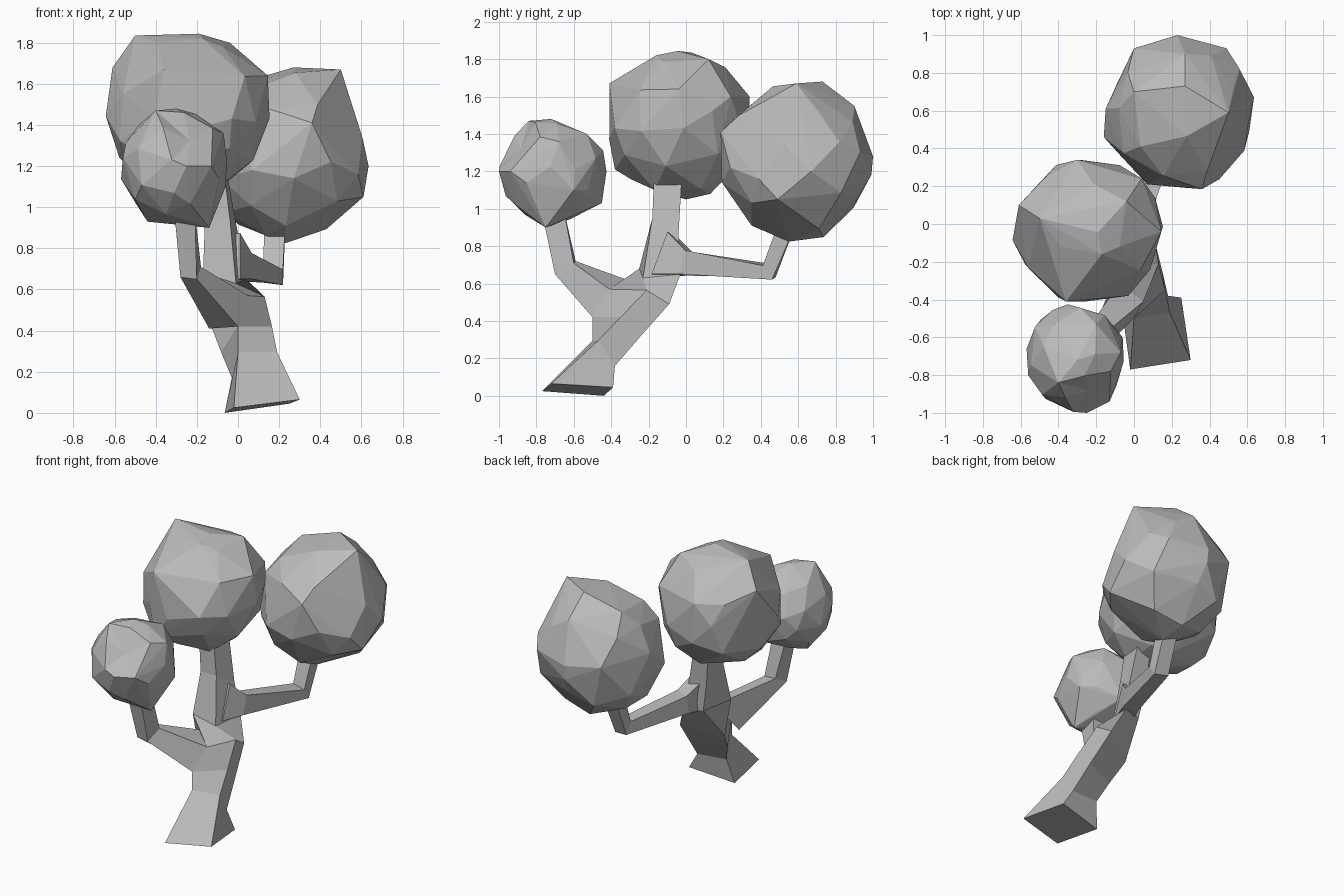
import bpy, bmesh, random
from mathutils import Vector, Euler

cube = bpy.data.objects.get("Cube")
if cube:
    bpy.data.objects.remove(cube, do_unlink=True)

# One plain grey for the whole tree
grey = bpy.data.materials.new("plain grey")
grey.use_nodes = True
colour = (0.5, 0.5, 0.5, 1)
grey.diffuse_color = colour
grey.node_tree.nodes["Principled BSDF"].inputs["Base Color"].default_value = colour


def finish(bm, name):
    bmesh.ops.recalc_face_normals(bm, faces=bm.faces)
    mesh = bpy.data.meshes.new(name)
    bm.to_mesh(mesh)
    bm.free()
    mesh.materials.append(grey)
    obj = bpy.data.objects.new(name, mesh)
    bpy.context.collection.objects.link(obj)
    return obj


def loft(name, rings):
    """Skin a run of four-cornered rings and cap both ends."""
    bm = bmesh.new()
    loops = [[bm.verts.new(p) for p in ring] for ring in rings]
    for a, b in zip(loops, loops[1:]):
        for i in range(4):
            j = (i + 1) % 4
            bm.faces.new((a[i], a[j], b[j], b[i]))
    bm.faces.new(loops[0])
    bm.faces.new(loops[-1])
    return finish(bm, name)


def limb(name, path):
    """Square-section limb along (point, half width, half depth) stations."""
    pts = [Vector(p) for p, _, _ in path]
    rings = []
    for k, (_, w, d) in enumerate(path):
        before = pts[k] - pts[max(k - 1, 0)]
        after = pts[min(k + 1, len(pts) - 1)] - pts[k]
        along = (before.normalized() + after.normalized()).normalized()
        side = (Vector((1, 0, 0)) - along * along.x).normalized()
        up = along.cross(side)
        rings.append([pts[k] + side * w * sx + up * d * sy
                      for sx, sy in ((-1, -1), (1, -1), (1, 1), (-1, 1))])
    return loft(name, rings)


def canopy(name, low, high, seed, turn, corners, dent=None):
    """Faceted ball between two extents, pulled out to its prominent corners."""
    rng = random.Random(seed)
    low, high = Vector(low), Vector(high)
    centre, half = (low + high) / 2, (high - low) / 2
    bm = bmesh.new()
    bmesh.ops.create_icosphere(bm, subdivisions=2, radius=1)
    for v in bm.verts:
        v.co.rotate(Euler(turn))
        shift = Vector([rng.uniform(-1, 1) for _ in range(3)])
        v.co = (v.co + shift * 0.1).normalized() * rng.uniform(0.98, 1.02)
        v.co = centre + v.co * half
    free = list(bm.verts)
    for corner in corners:
        nearest = min(free, key=lambda v: (v.co - Vector(corner)).length)
        nearest.co = corner
        free.remove(nearest)
    # Rewrap the points so the facets stay convex
    bmesh.ops.delete(bm, geom=bm.edges[:], context='EDGES_FACES')
    hull = bmesh.ops.convex_hull(bm, input=bm.verts[:])
    inside = {g for key in ("geom_interior", "geom_unused") for g in hull[key]
              if isinstance(g, bmesh.types.BMVert)}
    bmesh.ops.delete(bm, geom=list(inside), context='VERTS')
    if dent:
        v = min(bm.verts, key=lambda v: (v.co - Vector(dent)).length)
        v.co = v.co.lerp(centre, 0.2)
    return finish(bm, name)


# Leaning trunk, flared at the foot, with a ledge where it forks
loft("trunk", [
    [(-0.02, -0.77, 0.025), (0.3, -0.72, 0.065), (0.25, -0.39, 0.045), (-0.065, -0.44, 0)],
    [(0, -0.5, 0.295), (0.19, -0.47, 0.295), (0.18, -0.38, 0.16), (-0.03, -0.4, 0.17)],
    [(0, -0.5, 0.42), (0.165, -0.35, 0.42), (0.15, -0.25, 0.31), (-0.08, -0.34, 0.29)],
    [(0.05, -0.41, 0.57), (0.13, -0.21, 0.565), (0.11, -0.09, 0.49), (-0.13, -0.24, 0.42)],
    [(-0.17, -0.25, 0.68), (-0.01, -0.23, 0.63), (0.04, -0.03, 0.65), (-0.09, -0.06, 0.65)],
    [(-0.16, -0.18, 0.95), (-0.04, -0.18, 0.95), (0.0, -0.04, 0.87), (-0.13, -0.04, 0.87)],
    [(-0.18, -0.17, 1.2), (-0.07, -0.17, 1.2), (-0.06, -0.02, 1.2), (-0.16, -0.02, 1.2)],
])

# Side branches, each bending upward at an elbow
loft("front_branch", [
    [(-0.14, -0.38, 0.41), (0, -0.5, 0.42), (0.05, -0.41, 0.57), (-0.04, -0.26, 0.6)],
    [(-0.28, -0.7, 0.66), (-0.2, -0.7, 0.65), (-0.18, -0.6, 0.71), (-0.27, -0.59, 0.72)],
    [(-0.31, -0.77, 0.98), (-0.21, -0.77, 0.98), (-0.21, -0.65, 0.98), (-0.31, -0.65, 0.98)],
])
limb("back_branch", [
    ((-0.04, -0.12, 0.755), 0.055, 0.12),
    ((0.02, 0.0, 0.71), 0.05, 0.065),
    ((0.17, 0.445, 0.665), 0.05, 0.045),
    ((0.18, 0.54, 0.92), 0.05, 0.045),
])

# Three faceted leaf masses
canopy("top_canopy", (-0.64, -0.42, 1.05), (0.155, 0.355, 1.84), 4, (0.3, 0.5, 0.2), [
    (-0.36, -0.41, 1.67), (0.145, -0.04, 1.64), (-0.5, 0.03, 1.835), (-0.04, 0.12, 1.8),
    (-0.17, -0.16, 1.82), (-0.61, 0.1, 1.68), (-0.3, 0.34, 1.6), (-0.03, -0.38, 1.43),
    (-0.37, -0.38, 1.21), (0.04, 0.24, 1.6), (-0.25, 0.0, 1.05), (-0.2, 0.13, 1.08),
])
canopy("back_canopy", (-0.165, 0.18, 0.82), (0.64, 1.0, 1.68), 7, (0.6, 0.2, 0.9), [
    (0.5, 0.59, 1.67), (0.27, 0.73, 1.68), (0.36, 0.185, 1.41), (0.23, 0.55, 0.825),
    (0.23, 1.0, 1.28), (0.635, 0.67, 1.2), (0.61, 0.49, 1.05), (0.07, 0.21, 1.18),
    (0.0, 0.7, 1.6), (0.49, 0.93, 1.3), (0.0, 0.93, 1.3), (0.605, 0.53, 1.34),
    (0.27, 0.9, 1.55), (0.25, 0.92, 1.06), (-0.16, 0.46, 1.2), (-0.15, 0.61, 1.32),
])
canopy("front_canopy", (-0.575, -1.0, 0.92), (-0.05, -0.42, 1.48), 11, (0.1, 0.4, 0.5), [
    (-0.44, -0.7, 0.93), (-0.14, -0.75, 0.9), (-0.07, -0.68, 1.36), (-0.4, -0.84, 1.47),
    (-0.2, -0.53, 1.4), (-0.3, -0.72, 1.48), (-0.13, -0.94, 1.2), (-0.56, -0.8, 1.24),
    (-0.35, -0.425, 1.2), (-0.25, -1.0, 1.2), (-0.28, -0.45, 1.03), (-0.06, -0.6, 1.1),
], dent=(-0.25, -0.88, 1.38))
